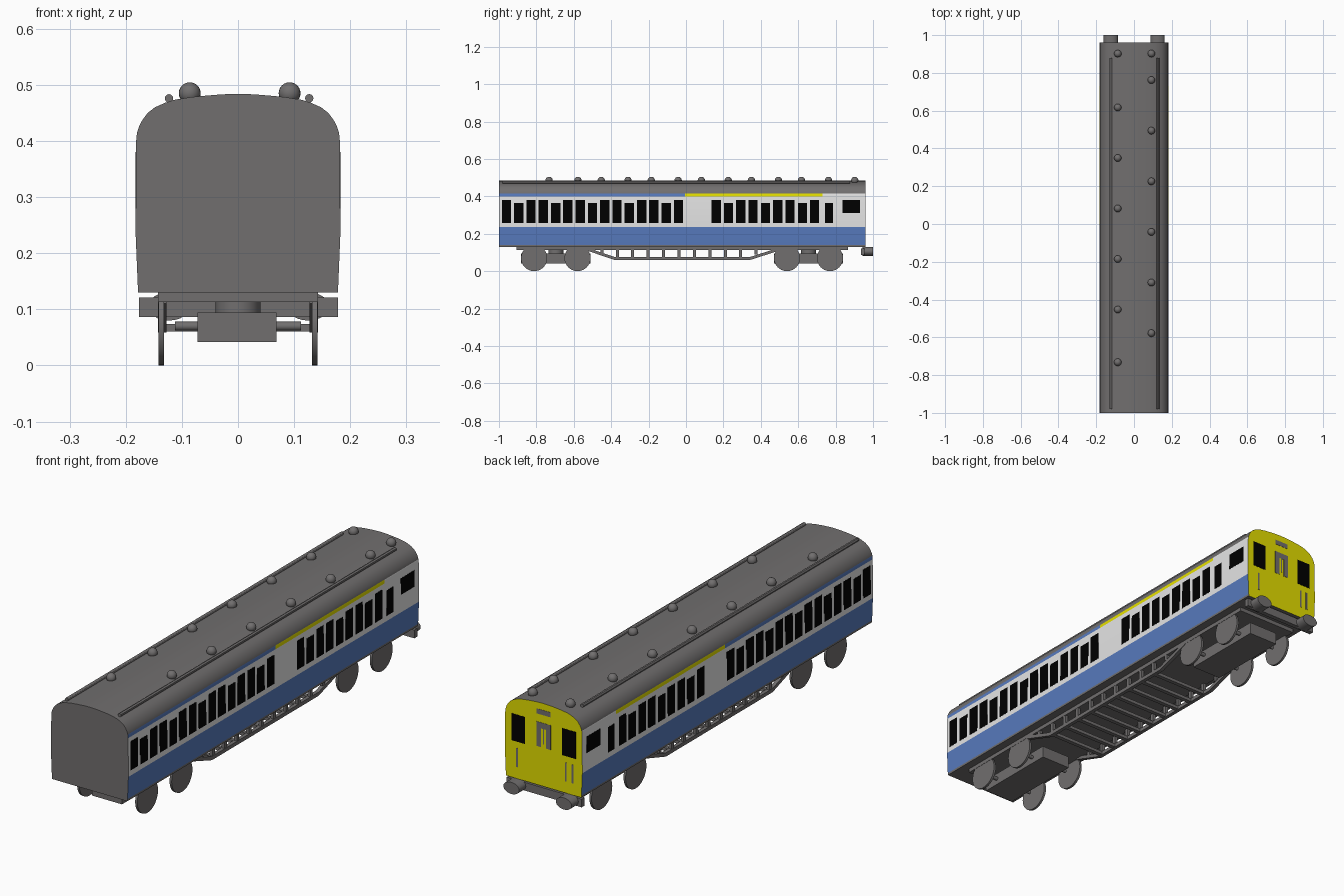
import bpy, bmesh, math
from mathutils import Matrix, Vector

if "Cube" in bpy.data.objects:
    bpy.data.objects.remove(bpy.data.objects["Cube"])


def material(name, rgb):
    m = bpy.data.materials.new(name)
    m.diffuse_color = (*rgb, 1)
    m.use_nodes = True
    m.node_tree.nodes["Principled BSDF"].inputs["Base Color"].default_value = m.diffuse_color
    return m


GREY = material("grey", (0.165, 0.158, 0.158))
BLUE = material("blue", (0.095, 0.195, 0.51))
WHITE = material("off_white", (0.78, 0.78, 0.78))
YELLOW = material("yellow", (0.77, 0.73, 0.0))
BLACK = material("window_black", (0.0, 0.0, 0.0))


def finish(name, bm, mats, smooth=False):
    bmesh.ops.recalc_face_normals(bm, faces=bm.faces)
    me = bpy.data.meshes.new(name)
    bm.to_mesh(me)
    bm.free()
    for m in mats:
        me.materials.append(m)
    ob = bpy.data.objects.new(name, me)
    bpy.context.collection.objects.link(ob)
    if smooth:
        bpy.ops.object.select_all(action='DESELECT')
        ob.select_set(True)
        bpy.context.view_layer.objects.active = ob
        bpy.ops.object.shade_smooth_by_angle(angle=math.radians(30))
    return ob


def add_box(bm, x, y, z):
    """Box from (min, max) pairs."""
    size = Matrix.Diagonal((x[1] - x[0], y[1] - y[0], z[1] - z[0], 1))
    mid = Matrix.Translation((sum(x) / 2, sum(y) / 2, sum(z) / 2))
    return bmesh.ops.create_cube(bm, size=1, matrix=mid @ size)["verts"]


def add_rod(bm, a, b, r, seg=16, squash=(1, 1, 1)):
    """Capped cylinder between two points."""
    a, b = Vector(a), Vector(b)
    rot = (b - a).to_track_quat('Z', 'Y').to_matrix().to_4x4()
    mat = Matrix.Translation((a + b) / 2) @ Matrix.Diagonal((*squash, 1)) @ rot
    bmesh.ops.create_cone(bm, cap_ends=True, segments=seg, radius1=r, radius2=r,
                          depth=(b - a).length, matrix=mat)


# Coach body: half profile mirrored, swept along y with colour breaks
half = [(0.178, 0.13), (0.1785, 0.139), (0.1825, 0.235), (0.1815, 0.40), (0.18, 0.415),
        (0.176, 0.427), (0.170, 0.438), (0.161, 0.450), (0.148, 0.460), (0.13, 0.468),
        (0.1125, 0.4735), (0.085, 0.478), (0.06, 0.4805), (0.03, 0.483), (0, 0.484)]
profile = half + [(-x, z) for x, z in half[-2::-1]]
stations = [-1.0, -0.005, 0.73, 0.96]
bm = bmesh.new()
loops = [[bm.verts.new((x, y, z)) for x, z in profile] for y in stations]
n = len(profile)
for s in range(len(stations) - 1):
    for i in range(n):
        j = (i + 1) % n
        f = bm.faces.new((loops[s][i], loops[s][j], loops[s + 1][j], loops[s + 1][i]))
        z = f.calc_center_median().z
        if i == n - 1 or z < 0.139 or z > 0.415:
            f.material_index = 0
        elif z < 0.235:
            f.material_index = 1
        elif z < 0.40:
            f.material_index = 2
        else:
            f.material_index = (1, 3, 2)[s]
bm.faces.new(loops[0])
bm.faces.new(loops[-1]).material_index = 3
finish("coach_body", bm, [GREY, BLUE, WHITE, YELLOW], True)

# Side windows: tilted thin plates following the wall
windows = []
for k in range(15):
    y = -0.985 + k * 0.0657
    windows.append((y, y + 0.050, 0.257, 0.365 if k % 3 == 1 else 0.38))
for k in range(9):
    y = 0.137 + k * 0.0658
    windows.append((y, y + 0.049, 0.257, 0.365 if k % 3 == 1 else 0.38))
windows += [(0.742, 0.787, 0.257, 0.365), (0.838, 0.93, 0.31, 0.38)]
bm = bmesh.new()
for y0, y1, z0, z1 in windows:
    for side in (-1, 1):
        for v in add_box(bm, (-0.001, 0.0007), (y0, y1), (z0, z1)):
            wall = 0.1825 - 0.001 * (v.co.z - 0.235) / 0.165
            v.co.x = side * (wall + v.co.x)
finish("side_windows", bm, [BLACK])

# Cab end: windows, gangway door panes, destination panel, slots
end = (0.958, 0.961)
bm = bmesh.new()
for side in (-1, 1):
    add_box(bm, sorted((side * 0.088, side * 0.152)), end, (0.288, 0.403))
finish("cab_windows", bm, [BLACK])
bm = bmesh.new()
for side in (-1, 1):
    add_box(bm, sorted((side * 0.012, side * 0.034)), end, (0.295, 0.40))
add_box(bm, (-0.012, 0.012), end, (0.375, 0.40))
add_box(bm, (-0.002, 0.002), end, (0.31, 0.375))
add_box(bm, (-0.033, 0.033), end, (0.434, 0.455))
for x in (0.125, -0.105, -0.137):
    add_box(bm, (x - 0.004, x + 0.004), end, (0.18, 0.26))
finish("cab_end_details", bm, [GREY])

# Roof vents and gutter rails
bm = bmesh.new()
left = [0.902] + [0.617 - 0.2675 * k for k in range(6)]
left[-1] = -0.732
right = [0.902] + [0.762 - 0.268 * k for k in range(6)]
for x, ys in ((-0.086, left), (0.092, right)):
    for y in ys:
        bmesh.ops.create_uvsphere(bm, u_segments=20, v_segments=12, radius=0.0195,
                                  matrix=Matrix.Translation((x, y, 0.485)))
finish("roof_vents", bm, [GREY], True)
bm = bmesh.new()
for x in (-0.123, 0.127):
    add_rod(bm, (x, -0.98, 0.476), (x, 0.878, 0.476), 0.0075, 12)
finish("roof_rails", bm, [GREY], True)

# Underframe
bm = bmesh.new()
add_box(bm, (-0.143, 0.143), (-0.905, 0.865), (0.113, 0.131))
finish("underframe", bm, [GREY])

# Truss: two side girders with posts, joined by cross bars
path = [(-0.53, 0.118), (-0.38, 0.067), (0.34, 0.067), (0.50, 0.118)]
bm = bmesh.new()
posts = [-0.45 + 0.0825 * k for k in range(11)]
for x in (-0.135, 0.135):
    for (ya, za), (yb, zb) in zip(path, path[1:]):
        vs = add_box(bm, (x - 0.008, x + 0.008), (ya, yb), (-0.008, 0.008))
        for v in vs:
            v.co.z += za + (zb - za) * (v.co.y - ya) / (yb - ya)
    for y in posts:
        low = 0.067 if -0.38 < y < 0.34 else 0.09
        add_box(bm, (x - 0.007, x + 0.007), (y - 0.008, y + 0.008), (low, 0.118))
for y in posts:
    if -0.38 < y < 0.35:
        add_box(bm, (-0.135, 0.135), (y - 0.009, y + 0.009), (0.060, 0.074))
finish("truss", bm, [GREY])

# Bogies: frame box, pivot, axles and wheels
for label, ys in (("front", (-0.812, -0.58)), ("rear", (0.54, 0.77))):
    mid = sum(ys) / 2
    bm = bmesh.new()
    add_box(bm, (-0.072, 0.069), (mid - 0.185, mid + 0.185), (0.042, 0.094))
    add_rod(bm, (0, mid, 0.09), (0, mid, 0.115), 0.04, 24)
    finish(label + "_bogie_frame", bm, [GREY], True)
    bm = bmesh.new()
    for y in ys:
        add_rod(bm, (-0.112, y, 0.07), (0.112, y, 0.07), 0.008)
        for side in (-1, 1):
            add_rod(bm, (side * 0.132, y, 0.07), (side * 0.142, y, 0.07), 0.07, 40)
    finish(label + "_wheels", bm, [GREY], True)

# Buffer beam and oval buffers
bm = bmesh.new()
add_box(bm, (-0.176, 0.178), (0.935, 0.955), (0.086, 0.121))
finish("buffer_beam", bm, [GREY])
bm = bmesh.new()
for x in (-0.123, 0.125):
    add_rod(bm, (x, 0.945, 0.105), (x, 1.0, 0.105), 0.025, 24, (1.5, 1, 1))
finish("buffers", bm, [GREY], True)
